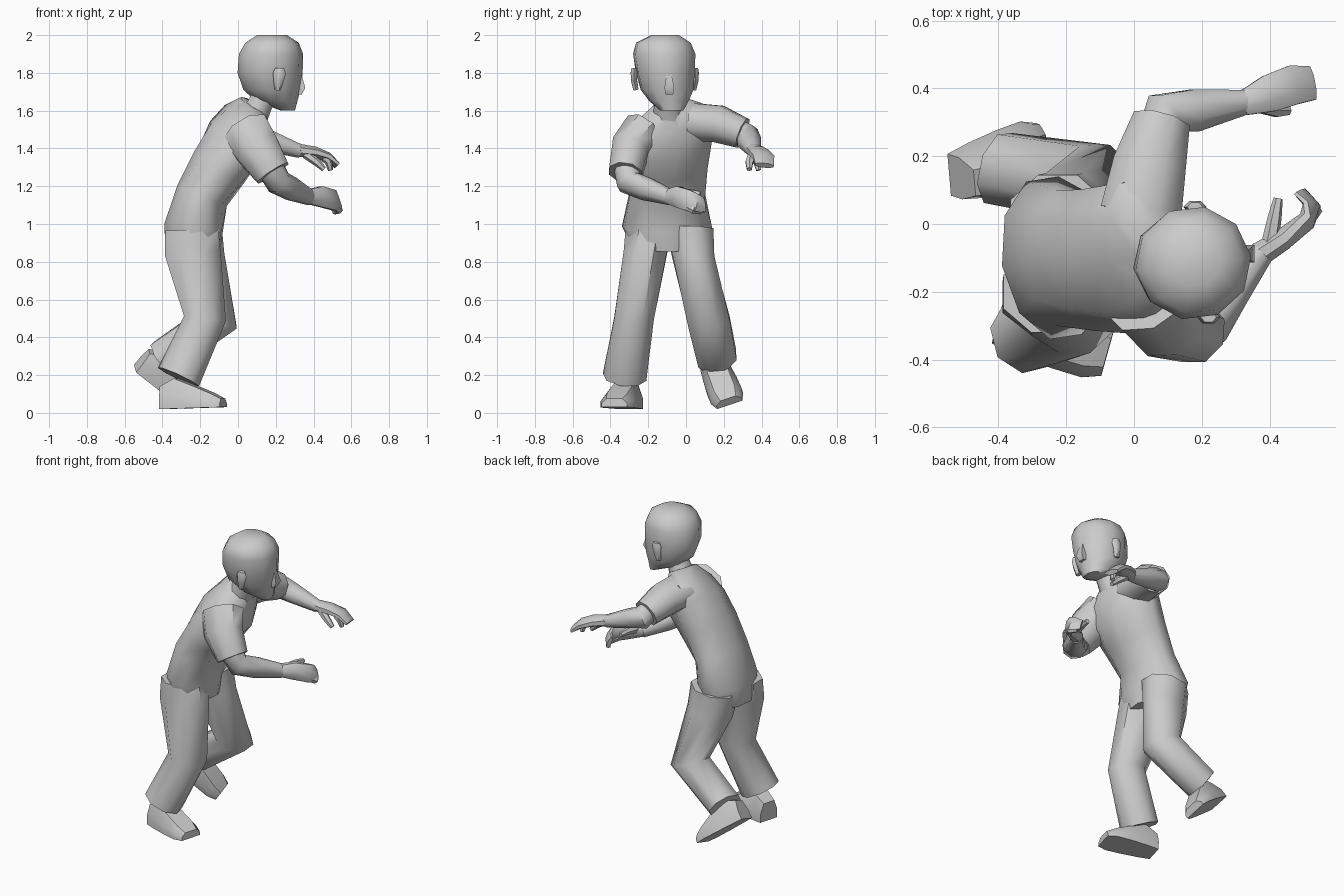
import bpy, bmesh
from math import cos, sin, pi
from mathutils import Vector as V


def finish(name, sections, angle=50):
    """Skin a list of equal-length point rings, cap both ends, smooth by angle."""
    bm = bmesh.new()
    rings = [[bm.verts.new(p) for p in s] for s in sections]
    n = len(rings[0])
    for a, b in zip(rings, rings[1:]):
        for i in range(n):
            j = (i + 1) % n
            bm.faces.new((a[i], a[j], b[j], b[i]))
    bm.faces.new(rings[0])
    bm.faces.new(rings[-1])
    bmesh.ops.recalc_face_normals(bm, faces=bm.faces)
    me = bpy.data.meshes.new(name)
    bm.to_mesh(me)
    bm.free()
    ob = bpy.data.objects.new(name, me)
    bpy.context.collection.objects.link(ob)
    bpy.ops.object.select_all(action='DESELECT')
    bpy.context.view_layer.objects.active = ob
    ob.select_set(True)
    bpy.ops.object.shade_smooth_by_angle(angle=angle * pi / 180)
    return ob


def loft(name, rows, side=(0, 1, 0), n=8, up=None):
    """Rows are x, y, z, half width, half depth and an optional fixed side axis."""
    pts = [V(r[:3]) for r in rows]
    sections = []
    for i, r in enumerate(rows):
        before = (pts[i] - pts[i - 1]).normalized() if i else V()
        after = (pts[i + 1] - pts[i]).normalized() if i < len(rows) - 1 else V()
        t = V(up) if up else (before + after).normalized()
        if len(r) > 5:
            u = V(r[5]).normalized()
        else:
            u = V(side) - V(side).dot(t) * t
            u.normalize()
        v = t.cross(u).normalized()
        k = 1 / cos(pi / n)
        sections.append([pts[i] + k * (u * r[3] * cos(a) + v * r[4] * sin(a))
                         for a in [(j + .5) * 2 * pi / n for j in range(n)]])
    return finish(name, sections)


def shoe(name, heel, forward, side):
    """Flat-soled shoe lofted from heel to toe."""
    f = V(forward).normalized()
    s = V(side)
    s = (s - s.dot(f) * f).normalized()
    u = f.cross(s)
    stations = [(0, .065, .12), (.08, .078, .16), (.19, .088, .115),
                (.28, .09, .075), (.335, .07, .045)]
    outline = [(-1, 0), (1, 0), (1, .45), (.62, 1), (-.62, 1), (-1, .45)]
    finish(name, [[V(heel) + f * d + s * (w * a) + u * (h * b) for a, b in outline]
                  for d, w, h in stations], 40)


# torso, leaning forward with the left shoulder raised
hip, mid, top = (-.15, 1, 0), (-.1, 1, .1), (-.2, 1, .28)
loft("torso", [
    (-.24, -.10, .86, .17, .14, hip),
    (-.235, -.10, .98, .235, .15, hip),
    (-.19, -.10, 1.15, .20, .135, (0, 1, 0)),
    (-.10, -.10, 1.30, .21, .15, mid),
    (-.01, -.09, 1.44, .23, .16, top),
    (.045, -.08, 1.55, .225, .12, top),
    (.085, -.085, 1.63, .10, .075, top)], n=10)

# neck and head
loft("neck", [(.08, -.09, 1.56, .085, .075), (.12, -.10, 1.64, .07, .065),
              (.16, -.10, 1.74, .07, .065)])
loft("head", [
    (.265, -.075, 1.60, .06, .035),
    (.205, -.09, 1.65, .10, .105),
    (.18, -.10, 1.71, .135, .145),
    (.17, -.11, 1.80, .15, .165),
    (.175, -.115, 1.90, .16, .163),
    (.18, -.12, 1.96, .14, .135),
    (.18, -.11, 2.0, .07, .075)], side=(-.12, 1, 0), n=10, up=(0, 0, 1))
loft("nose", [(.32, -.09, 1.80, .012, .015), (.33, -.088, 1.72, .026, .026),
              (.322, -.088, 1.685, .02, .015)], n=4, up=(0, 0, 1))
for label, x, y, s in (("left", .175, .05, 1), ("right", .215, -.275, -1)):
    loft(label + "_ear", [(x - .005, y - .01 * s, 1.71, .014, .014),
                          (x, y, 1.76, .016, .024),
                          (x + .005, y, 1.80, .018, .03),
                          (x + .005, y, 1.825, .014, .02)], n=6)

# trouser legs
loft("right_trouser_leg", [
    (-.245, -.20, .97, .12, .14, (0, 1, 0)),
    (-.24, -.215, .85, .115, .148, (0, 1, 0)),
    (-.175, -.275, .50, .105, .112, (0, 1, 0)),
    (-.315, -.325, .19, .108, .112, (-.25, 1, 0))])
loft("left_trouser_leg", [
    (-.225, .02, .97, .125, .14, (0, 1, 0)),
    (-.205, .04, .82, .11, .135, (0, 1, 0)),
    (-.115, .12, .49, .112, .115, (0, 1, .1)),
    (-.40, .165, .29, .105, .095, (.2, 1, .2))])

# shoes
shoe("right_shoe", (-.40, -.29, .02), (.93, -.26, .03), (.26, .93, 0))
shoe("left_shoe", (-.545, .145, .235), (.27, .09, -.20), (0, .19, .05))

# left arm
loft("left_sleeve", [(.02, .03, 1.54, .12, .10), (.045, .17, 1.53, .108, .098),
                     (.08, .30, 1.48, .085, .08)], side=(1, -.2, 0))
loft("left_arm", [(.07, .25, 1.50, .06, .06), (.09, .325, 1.46, .065, .068),
                  (.18, .335, 1.435, .062, .055), (.33, .36, 1.385, .036, .036)],
     side=(0, 1, 0))
loft("left_hand", [(.32, .355, 1.39, .036, .034), (.40, .385, 1.38, .055, .03),
                   (.47, .41, 1.355, .058, .024), (.525, .415, 1.31, .05, .015)],
     side=(-.35, 1, 0))

# right arm
loft("right_sleeve", [(.04, -.22, 1.49, .13, .11), (.10, -.295, 1.40, .12, .10),
                      (.185, -.32, 1.27, .095, .088)], side=(1, 0, .5))
loft("right_arm", [(.165, -.31, 1.31, .07, .07), (.215, -.30, 1.22, .065, .068),
                   (.285, -.21, 1.185, .06, .052), (.38, -.08, 1.14, .04, .036)],
     side=(0, 0, 1))
loft("right_hand", [(.37, -.09, 1.145, .038, .036), (.44, -.045, 1.145, .055, .032),
                    (.51, .01, 1.125, .055, .025), (.525, .055, 1.11, .05, .018),
                    (.49, .095, 1.10, .04, .012)], side=(-.3, -.2, 1))

# thumbs and bent fingers
digits = [
    ("left_thumb", (.36, .355, 1.37), (.42, .335, 1.325), (.455, .335, 1.29)),
    ("left_finger", (.46, .38, 1.35), (.48, .375, 1.33), (.49, .385, 1.285)),
    ("right_thumb", (.40, -.06, 1.16), (.415, .02, 1.165), (.425, .075, 1.16)),
    ("right_finger", (.50, .0, 1.10), (.535, .04, 1.075), (.51, .08, 1.065))]
for name, a, b, c in digits:
    loft(name, [(*a, .024, .022), (*b, .019, .018), (*c, .013, .012)],
         side=(.2, .3, 1) if "right" in name else (0, 1, 0), n=6)
